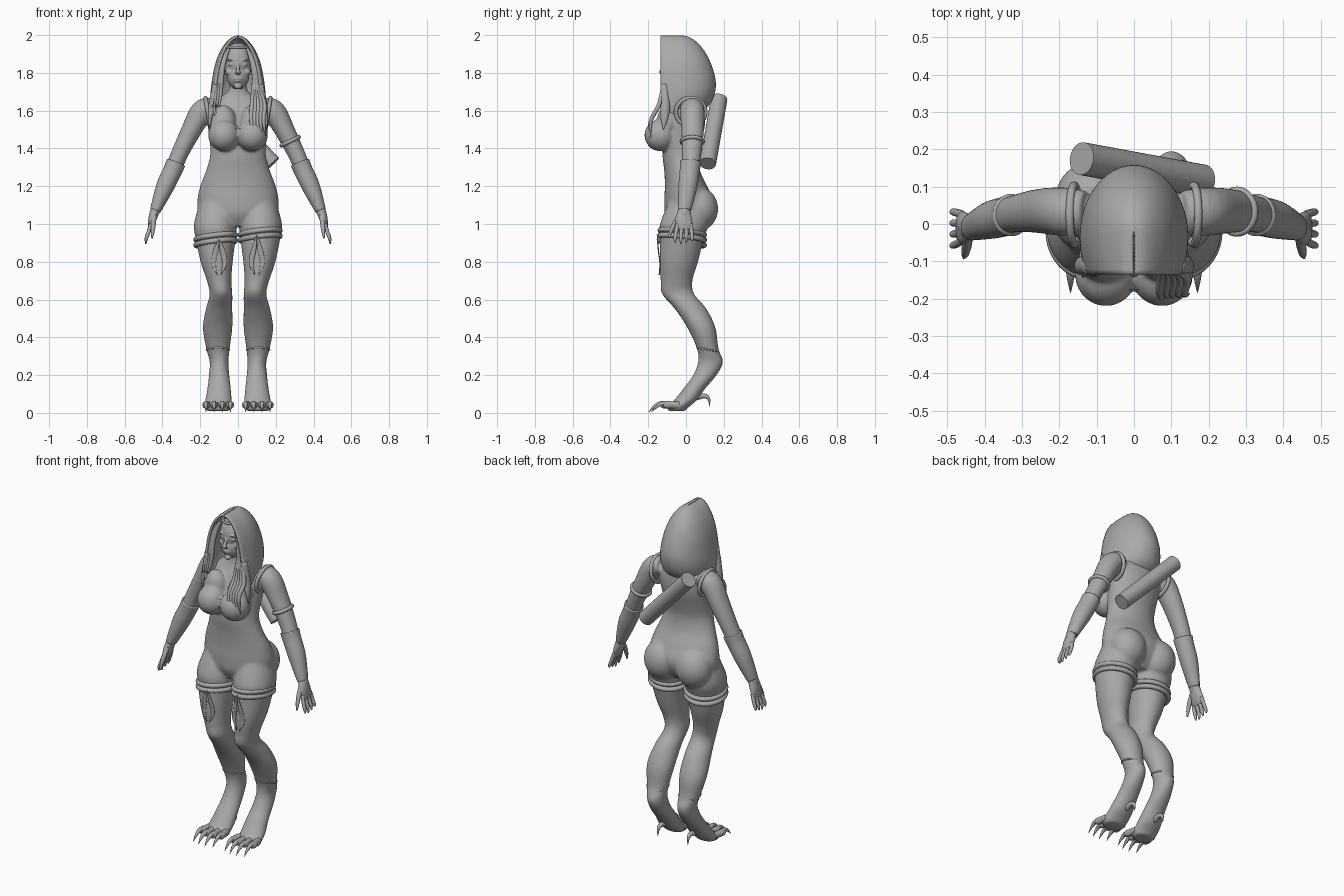
import bpy, bmesh, math
from mathutils import Vector, Matrix

if "Cube" in bpy.data.objects:
    bpy.data.objects.remove(bpy.data.objects["Cube"])

grey = bpy.data.materials.new("plain grey")
grey.use_nodes = True
COLOUR = (0.4, 0.4, 0.4, 1)
grey.diffuse_color = COLOUR
grey.node_tree.nodes["Principled BSDF"].inputs["Base Color"].default_value = COLOUR


def finish(name, bm, voxel=0, smooth=0):
    """Turn a bmesh into a smooth object, optionally fused by remeshing."""
    bmesh.ops.recalc_face_normals(bm, faces=bm.faces)
    for f in bm.faces:
        f.smooth = True
    me = bpy.data.meshes.new(name)
    bm.to_mesh(me)
    bm.free()
    me.materials.append(grey)
    ob = bpy.data.objects.new(name, me)
    bpy.context.scene.collection.objects.link(ob)
    if voxel:
        m = ob.modifiers.new("fuse", "REMESH")
        m.mode, m.voxel_size, m.use_smooth_shade = "VOXEL", voxel, True
        m = ob.modifiers.new("soften", "SMOOTH")
        m.factor, m.iterations = 0.5, smooth
    return ob


def spline(rows, steps):
    """Catmull-Rom interpolation through rows of numbers."""
    out = []
    for i in range(len(rows) - 1):
        a, b = rows[max(i - 1, 0)], rows[i]
        c, d = rows[i + 1], rows[min(i + 2, len(rows) - 1)]
        for k in range(steps):
            t = k / steps
            out.append([q + t * ((r - p) + t * ((2 * p - 5 * q + 4 * r - s)
                        + t * (3 * q - p - 3 * r + s))) / 2
                        for p, q, r, s in zip(a, b, c, d)])
    return out + [list(rows[-1])]


def loft(bm, rows, side=1, tilt=True, n=20, steps=5):
    """Skin ellipses given as (x, y, z, rx, ry); tilt follows the path."""
    rows = spline(rows, steps)
    pts = [Vector((r[0] * side, r[1], r[2])) for r in rows]
    rings = []
    for i, (p, r) in enumerate(zip(pts, rows)):
        u, v = Vector((1, 0, 0)), Vector((0, 1, 0))
        if tilt:
            t = (pts[min(i + 1, len(pts) - 1)] - pts[max(i - 1, 0)]).normalized()
            u = (u - t * t.x).normalized()
            v = t.cross(u)
        rings.append([bm.verts.new(p + u * max(r[3], .001) * math.cos(a) + v * max(r[4], .001) * math.sin(a))
                      for a in (math.tau * k / n for k in range(n))])
    for a, b in zip(rings, rings[1:]):
        for k in range(n):
            j = (k + 1) % n
            bm.faces.new((a[k], a[j], b[j], b[k]))
    bm.faces.new(rings[0])
    bm.faces.new(rings[-1])


def tube(bm, rows, side=1):
    """Round tapered strand from (x, y, z, r)."""
    loft(bm, [(*r, r[3]) for r in rows], side, n=10)


def ball(bm, centre, radii, side=1):
    x, y, z = centre
    bmesh.ops.create_uvsphere(bm, u_segments=32, v_segments=20, radius=1,
                              matrix=Matrix.Translation((x * side, y, z)) @ Matrix.Diagonal((*radii, 1)))


def ring(bm, c, u, v, r, n=40, m=10):
    """Closed band around centre c with half axes u and v."""
    c, u, v = Vector(c), Vector(u), Vector(v)
    w = u.cross(v).normalized()
    loops = []
    for i in range(n):
        a = math.tau * i / n
        d = u * math.cos(a) + v * math.sin(a)
        loops.append([bm.verts.new(c + d + (d.normalized() * math.cos(b) + w * math.sin(b)) * r)
                      for b in (math.tau * k / m for k in range(m))])
    for i in range(n):
        a, b = loops[i], loops[(i + 1) % n]
        for k in range(m):
            j = (k + 1) % m
            bm.faces.new((a[k], a[j], b[j], b[k]))


# Body: torso, bust, seat, legs and arms fused together
torso = [(0, 0, .99, .1, .08), (0, .01, 1.05, .2, .12), (0, .015, 1.12, .215, .13),
         (0, 0, 1.2, .2, .112), (0, -.02, 1.28, .17, .095), (0, -.03, 1.36, .148, .094),
         (0, -.02, 1.44, .15, .1), (0, -.005, 1.52, .16, .105), (0, .01, 1.6, .165, .09),
         (0, .02, 1.66, .11, .068), (0, .01, 1.71, .05, .05), (0, 0, 1.8, .045, .048)]
leg = [(.11, .01, 1.12, .09, .1), (.12, -.01, 1, .113, .128), (.118, -.022, .92, .105, .115),
       (.113, -.038, .8, .085, .102), (.1, -.05, .7, .065, .084), (.09, -.042, .63, .06, .085),
       (.1, .025, .55, .07, .084), (.108, .082, .45, .078, .074), (.106, .115, .34, .062, .057),
       (.1, .13, .27, .05, .066), (.1, .1, .2, .054, .062), (.1, .045, .13, .062, .058),
       (.103, 0, .07, .07, .06), (.105, -.04, .035, .072, .06), (.105, -.05, .01, .06, .045)]
arm = [(.13, .03, 1.62, .05, .06), (.19, .033, 1.595, .062, .065), (.25, .035, 1.49, .053, .06),
       (.305, .03, 1.38, .046, .052), (.34, .022, 1.3, .044, .048), (.385, .01, 1.2, .044, .046),
       (.435, -.008, 1.08, .028, .034), (.45, -.012, 1.04, .024, .036)]
bm = bmesh.new()
loft(bm, torso, tilt=False, n=40)
for s in (1, -1):
    loft(bm, leg, s, tilt=False, n=32)
    loft(bm, arm, s, n=28)
    ball(bm, (.075, -.135, 1.47), (.083, .085, .085), s)
    ball(bm, (.08, -.095, 1.54), (.07, .06, .09), s)
    ball(bm, (.105, .07, 1.08), (.105, .1, .115), s)
finish("body", bm, .008, 6)

# Head and face
bm = bmesh.new()
ball(bm, (0, -.025, 1.855), (.078, .09, .105))
ball(bm, (0, -.055, 1.785), (.06, .06, .072))
loft(bm, [(0, -.108, 1.855, .008, .008), (0, -.124, 1.82, .009, .01), (0, -.132, 1.802, .014, .012),
          (0, -.112, 1.792, .012, .01)], tilt=False)
ball(bm, (0, -.108, 1.77), (.024, .011, .007))
ball(bm, (0, -.106, 1.758), (.02, .011, .007))
ball(bm, (0, -.098, 1.728), (.02, .014, .014))
for s in (1, -1):
    ball(bm, (.032, -.1, 1.844), (.018, .01, .008), s)
    ball(bm, (.034, -.103, 1.868), (.024, .01, .006), s)
    ball(bm, (.045, -.078, 1.805), (.022, .022, .02), s)
finish("head", bm, .004, 2)
bm = bmesh.new()
ring(bm, (0, -.03, 1.935), (.06, 0, 0), (0, -.075, 0), .007)
finish("headband", bm)

# Hood: U-shaped rows, open at the front; (height, half width, back)
hood_rows = [(1.6, .125, .09), (1.635, .138, .128), (1.69, .145, .152), (1.76, .138, .157),
             (1.85, .12, .132), (1.92, .092, .095), (1.965, .06, .055), (1.99, .03, .015), (1.998, .004, -.02)]
bm = bmesh.new()
grid = []
for z, w, b in spline(hood_rows, 4):
    low = max(0, (1.7 - z) / .1)
    mid = min(0, b) - .03
    line = []
    for k in range(41):
        s = (k - 20) / 20
        if abs(s) <= .6:
            a = s / .6 * math.pi / 2
            x, y, f = w * math.sin(a), mid + (b - mid) * math.cos(a), 0
        else:
            f = (abs(s) - .6) / .4
            x = math.copysign(w * (1 - .12 * f * f * (1 - low)), s)
            y = mid + (-.135 - mid) * f
        line.append(bm.verts.new((x, y, z - .05 * low * math.sin(math.pi * min(f, .8)))))
    grid.append(line)
for a, b in zip(grid, grid[1:]):
    for k in range(40):
        bm.faces.new((a[k], a[k + 1], b[k + 1], b[k]))
hood = finish("hood", bm)
m = hood.modifiers.new("cloth", "SOLIDIFY")
m.thickness, m.offset = .014, -1 

# Hood drapes and hair strands over the chest
bm = bmesh.new()
for s in (1, -1):
    loft(bm, [(.12, -.115, 1.74, .015, .02), (.135, -.11, 1.62, .022, .025),
              (.148, -.115, 1.56, .012, .02), (.152, -.12, 1.5, .002, .002)], s)
finish("hood_drapes", bm)
bm = bmesh.new()
for s in (1, -1):
    for k in range(4):
        d = k * .012
        tube(bm, [(.05 + d, -.1, 1.93 - d, .008), (.08 + d / 2, -.112, 1.83, .012),
                  (.092 + d, -.122, 1.7, .011), (.1 + d, -.14, 1.62, .004)], s)
for k in range(5):
    d = k * .016
    tube(bm, [(.085, -.115, 1.78, .008), (.075 + d, -.14, 1.64, .012),
              (.07 + d, -.185, 1.55, .011), (.085 + d, -.208 + d / 3, 1.43 + d / 2, .001)])
finish("hair_strands", bm)

# Neckline of the top, shoulder straps
bm = bmesh.new()
tube(bm, [(-.1, -.195, 1.512, .003), (0, -.175, 1.505, .003), (.09, -.195, 1.512, .003)])
finish("top_neckline", bm)

# Paired clothing, hands and feet
for s, side in ((1, "left"), (-1, "right")):
    bm = bmesh.new()
    ring(bm, (.16 * s, .025, 1.592), (0, .078, 0), (.012 * s, 0, .075), .011)
    finish(side + "_shoulder_strap", bm)

    bm = bmesh.new()
    loft(bm, [(.328, .024, 1.325, .052, .057), (.345, .02, 1.285, .05, .053), (.385, .01, 1.2, .048, .05),
              (.432, -.007, 1.085, .031, .037), (.436, -.008, 1.075, .027, .034)], s, n=28)
    finish(side + "_glove", bm)

    bm = bmesh.new()
    loft(bm, [(.436, -.008, 1.08, .024, .03), (.452, -.012, 1.03, .022, .043),
              (.464, -.01, .985, .014, .044), (.468, -.01, .97, .008, .036)], s)
    for k in range(4):
        y = -.044 + k * .023
        drop = .008 * abs(k - 1)
        tube(bm, [(.46, y, 1, .011), (.474, y * 1.2, .955, .0105),
                  (.485, y * 1.3, .925, .009), (.488, y * 1.3, .895 + drop, .004)], s)
    tube(bm, [(.445, -.035, 1.045, .014), (.448, -.062, 1, .013), (.452, -.08, .96, .01), (.455, -.09, .925, .004)], s)
    finish(side + "_hand", bm)

    # Two rolls of the thigh band, tilted with the leg
    bm = bmesh.new()
    top = .955 if s > 0 else .93
    for z in (top, top - .03):
        ring(bm, (.118 * s, -.02, z), (.105, 0, .012), (0, .117, -.012), .014)
    finish(side + "_thigh_band", bm)

    bm = bmesh.new()
    ring(bm, (.106 * s, .115, .335), (.06, 0, 0), (0, .056, -.01), .005)
    finish(side + "_boot_cuff", bm)

    # Thin leaf ornaments on the thigh
    bm = bmesh.new()
    for lean in (-1, 1):
        loft(bm, [(.1, -.152, top - .01, .001, .003), (.1 + .018 * lean, -.146, .86, .014, .003),
                  (.1 + .03 * lean, -.138, .79, .012, .003), (.1 + .01 * lean, -.142, .73, .001, .003)], s, tilt=False)
    finish(side + "_thigh_leaves", bm)

    bm = bmesh.new()
    for k in range(4):
        d = (k - 1.5) * .036
        x, back = .105 + d, abs(d) * .4
        tube(bm, [(x, -.04, .04, .022), (x + d * .1, -.09 + back, .042, .02),
                  (x + d * .2, -.125 + back, .042, .02), (x + d * .2, -.14 + back, .038, .012)], s)
    finish(side + "_toes", bm)
    bm = bmesh.new()
    for k in range(4):
        d = (k - 1.5) * .036
        x, back = .105 + d * 1.2, abs(d) * .4
        tube(bm, [(x, -.115 + back, .05, .013), (x, -.15 + back, .048, .012),
                  (x, -.18 + back, .03, .007), (x, -.205 + back, .004, .001)], s)
    tube(bm, [(.1, .05, .08, .016), (.1, .095, .09, .014), (.1, .12, .075, .009), (.1, .125, .035, .001)], s)
    finish(side + "_claws", bm)

# Band on one upper arm only
bm = bmesh.new()
ring(bm, (.276, .033, 1.438), (.046, 0, .022), (0, .056, 0), .011)
finish("left_arm_band", bm)

# Quiver slung across the back
bm = bmesh.new()
a, b = Vector((-.14, .175, 1.66)), Vector((.185, .115, 1.32))
turn = (b - a).to_track_quat("Z", "Y").to_matrix().to_4x4()
bmesh.ops.create_cone(bm, cap_ends=True, segments=32, radius1=.044, radius2=.044, depth=(b - a).length,
                      matrix=Matrix.Translation((a + b) / 2) @ turn)
quiver = finish("quiver", bm)
bpy.context.view_layer.objects.active = quiver
quiver.select_set(True)
bpy.ops.object.shade_smooth_by_angle()
